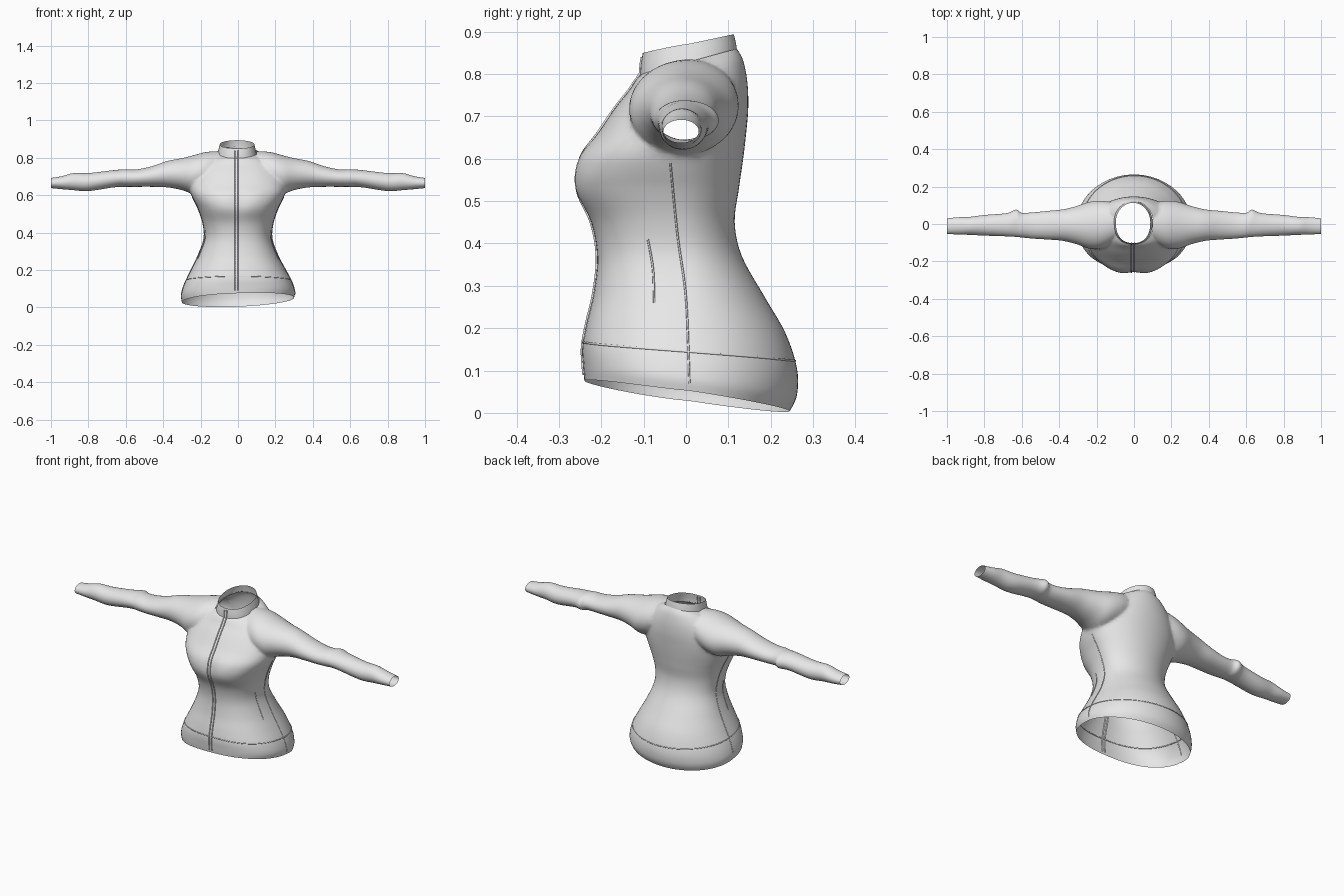
import bpy, bmesh
from math import sin, cos, pi, exp, radians
from mathutils import Vector
from mathutils.bvhtree import BVHTree

cube = bpy.data.objects.get("Cube")
if cube:
    bpy.data.objects.remove(cube)

SEGMENTS = 72

fabric = bpy.data.materials.new("grey_fabric")
fabric.use_nodes = True
fabric.diffuse_color = (0.8, 0.8, 0.8, 1)
fabric.node_tree.nodes["Principled BSDF"].inputs["Base Color"].default_value = (0.8, 0.8, 0.8, 1)


def smooth_rows(keys, steps):
    """Catmull-Rom interpolation through the key rows."""
    out = []
    for i in range(len(keys) - 1):
        a, b = keys[max(i - 1, 0)], keys[i]
        c, d = keys[i + 1], keys[min(i + 2, len(keys) - 1)]
        for n in range(steps):
            t = n / steps
            out.append([0.5 * (2 * q + (r - p) * t + (2 * p - 5 * q + 4 * r - s) * t * t
                               + (3 * q - p - 3 * r + s) * t ** 3)
                        for p, q, r, s in zip(a, b, c, d)])
    return out + [list(keys[-1])]


def power(value, exponent):
    return abs(value) ** exponent * (1 if value >= 0 else -1)


def body_ring(row):
    """Cross-section: height, half width, side line, front, back, tilt, roll."""
    z, w, yc, front, back, tilt, roll = row
    ring = []
    for i in range(SEGMENTS):
        a = 2 * pi * i / SEGMENTS
        c, s = cos(a), sin(a)
        p = 0.84 if s < 0 else 1.0
        x = w * power(c, p)
        y = yc + (back - yc if s > 0 else yc - front) * power(s, p)
        if s < 0:
            y += 0.012 * exp(-(x / 0.04) ** 2) * exp(-((z - 0.56) / 0.07) ** 2)
        ring.append((x, y, z - tilt * s + roll * c))
    return ring


def sleeve_ring(row, side):
    x, low, top, front, back = row
    ring = []
    for i in range(SEGMENTS):
        a = 2 * pi * (i + 0.5) / SEGMENTS
        ring.append((side * x, (front + back) / 2 + (back - front) / 2 * cos(a),
                     (low + top) / 2 + (top - low) / 2 * sin(a)))
    return ring


def new_object(name, mesh):
    ob = bpy.data.objects.new(name, mesh)
    bpy.context.scene.collection.objects.link(ob)
    return ob


def loft(name, rings, capped):
    """Skin the rings; temporary end caps go in the second material slot."""
    bm = bmesh.new()
    loops = [[bm.verts.new(p) for p in ring] for ring in rings]
    n = SEGMENTS
    for lo, hi in zip(loops, loops[1:]):
        for i in range(n):
            bm.faces.new((lo[i], lo[(i + 1) % n], hi[(i + 1) % n], hi[i]))
    if capped:
        for loop in (loops[0], loops[-1]):
            middle = bm.verts.new(sum((v.co for v in loop), Vector()) / n)
            for i in range(n):
                bm.faces.new((loop[i], loop[(i + 1) % n], middle)).material_index = 1
    bmesh.ops.recalc_face_normals(bm, faces=bm.faces)
    mesh = bpy.data.meshes.new(name)
    bm.to_mesh(mesh)
    bm.free()
    mesh.materials.append(fabric)
    if capped:
        mesh.materials.append(fabric)
    mesh.shade_smooth()
    return new_object(name, mesh)


def bake(ob):
    """Mesh of the object with its modifiers or bevel applied."""
    bpy.context.view_layer.update()
    graph = bpy.context.evaluated_depsgraph_get()
    return bpy.data.meshes.new_from_object(ob.evaluated_get(graph))


# Body, from hem to neck
body_keys = [
    (.04, .300, .01, -.240, .245, .036, .012),
    (.075, .304, .01, -.243, .262, .033, .010),
    (.13, .288, .01, -.245, .262, .025, .008),
    (.20, .253, .005, -.235, .235, .012, .004),
    (.28, .213, 0, -.218, .185, .005, 0),
    (.37, .182, -.01, -.210, .132, 0, 0),
    (.45, .188, -.02, -.225, .115, 0, 0),
    (.53, .215, -.03, -.266, .125, 0, 0),
    (.60, .250, -.04, -.257, .135, 0, 0),
    (.66, .258, -.03, -.210, .142, 0, 0),
    (.72, .235, -.01, -.168, .147, 0, 0),
    (.77, .200, 0, -.136, .145, -.01, 0),
    (.81, .150, .005, -.117, .135, -.022, 0),
    (.83, .102, .01, -.105, .12, -.03, 0),
]
body = loft("jersey_body", [body_ring(r) for r in smooth_rows(body_keys, 5)], True)

# Sleeves, from inside the shoulder to the cuff
sleeve_keys = [
    (.10, .68, .835, -.09, .11),
    (.17, .63, .832, -.13, .125),
    (.24, .608, .813, -.133, .119),
    (.30, .628, .798, -.11, .098),
    (.38, .642, .782, -.09, .078),
    (.46, .645, .755, -.083, .07),
    (.54, .645, .738, -.078, .062),
    (.60, .645, .738, -.072, .06),
    (.63, .644, .737, -.069, .077),
    (.68, .640, .732, -.066, .058),
    (.80, .622, .718, -.062, .048),
    (.88, .627, .718, -.058, .038),
    (.94, .632, .702, -.056, .036),
    (1.0, .638, .692, -.053, .03),
]
for side in (1, -1):
    rings = [sleeve_ring(r, side) for r in smooth_rows(sleeve_keys, 4)]
    sleeve = loft("sleeve", rings, True)
    union = body.modifiers.new("join_sleeve", 'BOOLEAN')
    union.operation = 'UNION'
    union.solver = 'EXACT'
    union.object = sleeve
    joined = bake(body)
    body.modifiers.clear()
    body.data = joined
    bpy.data.objects.remove(sleeve)

# Open the neck, hem and cuffs, and soften the armholes
bm = bmesh.new()
bm.from_mesh(body.data)
bmesh.ops.delete(bm, geom=[f for f in bm.faces if f.material_index == 1], context='FACES')
bmesh.ops.remove_doubles(bm, verts=bm.verts, dist=0.002)
armholes = [v for v in bm.verts
            if 0.13 < abs(v.co.x) < 0.32 and v.co.z > 0.56 and not v.is_boundary]
for _ in range(4):
    bmesh.ops.smooth_vert(bm, verts=armholes, factor=0.5,
                          use_axis_x=True, use_axis_y=True, use_axis_z=True)
bm.to_mesh(body.data)
bm.free()
while len(body.data.materials) > 1:
    body.data.materials.pop(index=len(body.data.materials) - 1)
body.data.shade_smooth()

# Stand collar
collar_keys = [
    (.822, .104, .01, -.108, .121, -.03, 0),
    (.845, .099, .01, -.107, .118, -.027, 0),
    (.872, .092, .01, -.102, .113, -.022, 0),
]
collar = loft("collar", [body_ring(r) for r in smooth_rows(collar_keys, 3)], False)
collar.location.x = -0.005

bpy.context.view_layer.update()
graph = bpy.context.evaluated_depsgraph_get()
trees = [BVHTree.FromObject(ob, graph) for ob in (body, collar)]


def seam(name, rays, radius, closed=False):
    """Thin raised line where the rays meet the garment."""
    points = []
    for origin, direction in rays:
        hits = [t.ray_cast(Vector(origin), Vector(direction)) for t in trees]
        hits = [h for h in hits if h[0] is not None]
        if hits:
            points.append(min(hits, key=lambda h: h[3])[0])
    if len(points) < 2:
        return
    curve = bpy.data.curves.new(name, 'CURVE')
    curve.dimensions = '3D'
    curve.bevel_depth = radius
    curve.bevel_resolution = 1
    spline = curve.splines.new('POLY')
    spline.points.add(len(points) - 1)
    for target, p in zip(spline.points, points):
        target.co = (*p, 1)
    spline.use_cyclic_u = closed
    helper = new_object(name, curve)
    mesh = bake(helper)
    bpy.data.objects.remove(helper)
    mesh.materials.clear()
    mesh.materials.append(fabric)
    mesh.shade_smooth()
    new_object(name, mesh)


# Front zip: two raised edges running up into the collar
for label, x in (("left", 0.002), ("right", -0.014)):
    seam("zip_edge_" + label,
         [((x, -1, 0.09 + 0.75 * i / 60), (0, 1, 0)) for i in range(61)], 0.004)

# Side seams and short front darts
side_path = smooth_rows([(-.037, .59), (-.02, .42), (0, .27), (.008, .07)], 12)
dart_path = smooth_rows([(-.09, .41), (-.078, .34), (-.075, .26)], 8)
for label, side in (("left", 1), ("right", -1)):
    for part, path in (("side_seam_", side_path), ("dart_", dart_path)):
        seam(part + label, [((side, y, z), (-side, 0, 0)) for y, z in path], 0.0025)

# Hem band stitching
hem_rays = []
for i in range(72):
    a = radians(i * 5)
    hem_rays.append(((cos(a), sin(a), 0.145 - 0.022 * sin(a)), (-cos(a), -sin(a), 0)))
seam("hem_stitching", hem_rays, 0.0025, True)
